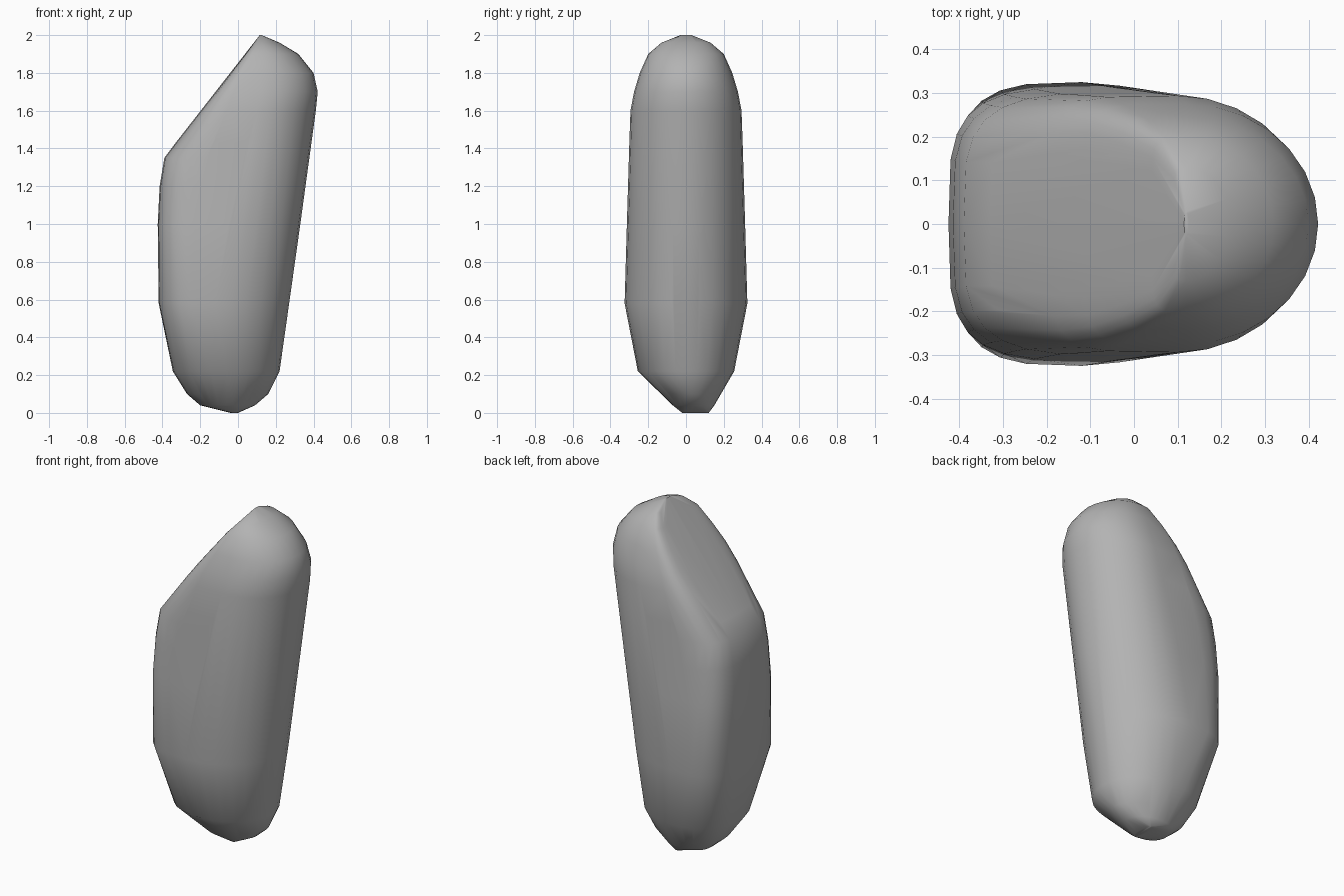
import bpy
import bmesh
from math import cos, sin, pi, radians

cube = bpy.data.objects.get("Cube")
if cube:
    bpy.data.objects.remove(cube, do_unlink=True)

grey = bpy.data.materials.new("stone_grey")
grey.use_nodes = True
colour = (0.45, 0.45, 0.45, 1)
grey.diffuse_color = colour
grey.node_tree.nodes["Principled BSDF"].inputs["Base Color"].default_value = colour


def ring(z, left, mid, right, half, shift=0.0, square=4.0, steps=28):
    """Outline at one height: squarish towards -x, round towards +x."""
    points = []
    for i in range(steps):
        a = 2 * pi * i / steps
        c, s = cos(a), sin(a)
        power = 2 / square if c < 0 else 1.0
        reach = right - mid if c > 0 else mid - left
        x = mid + reach * (1 if c > 0 else -1) * abs(c) ** power
        y = shift + half * (1 if s > 0 else -1) * abs(s) ** power
        points.append((x, y, z))
    return points


# Height, left, middle, right, half width, sideways shift, squareness
sections = [
    (0.00, -0.04, -0.02, 0.00, 0.07, 0.05, 2),
    (0.04, -0.20, -0.06, 0.09, 0.11, 0.04, 2.5),
    (0.10, -0.27, -0.06, 0.16, 0.15, 0.03, 2.5),
    (0.22, -0.345, -0.06, 0.22, 0.255, 0.0, 2.5),
    (0.58, -0.42, -0.12, 0.27, 0.325, 0.0, 3.5),
    (1.00, -0.425, -0.05, 0.33, 0.313, 0.0, 4),
    (1.20, -0.415, 0.00, 0.355, 0.307, 0.0, 4),
    (1.35, -0.39, 0.03, 0.376, 0.302, 0.0, 4),
    (1.43, -0.33, 0.05, 0.387, 0.30, 0.0, 4),
    (1.60, -0.195, 0.10, 0.412, 0.294, 0.0, 5),
    (1.70, -0.115, 0.12, 0.422, 0.275, 0.0, 6),
    (1.80, -0.037, 0.12, 0.40, 0.245, 0.0, 6),
    (1.90, 0.04, 0.12, 0.32, 0.20, 0.0, 6),
    (1.96, 0.088, 0.12, 0.22, 0.13, 0.0, 4),
    (2.00, 0.115, 0.12, 0.125, 0.03, 0.0, 2),
]

# Pebble-like body wrapped tightly around the stacked outlines
bm = bmesh.new()
for section in sections:
    for point in ring(*section):
        bm.verts.new(point)
bmesh.ops.remove_doubles(bm, verts=bm.verts, dist=0.004)
hull = bmesh.ops.convex_hull(bm, input=bm.verts)
inside = [v for v in bm.verts if not v.link_faces]
bmesh.ops.delete(bm, geom=inside, context="VERTS")
bmesh.ops.recalc_face_normals(bm, faces=bm.faces)

mesh = bpy.data.meshes.new("pebble_body")
bm.to_mesh(mesh)
bm.free()
mesh.materials.append(grey)
body = bpy.data.objects.new("pebble_body", mesh)
bpy.context.scene.collection.objects.link(body)

# Smooth surface with the sharper ridges kept
bpy.ops.object.select_all(action="DESELECT")
body.select_set(True)
bpy.context.view_layer.objects.active = body
bpy.ops.object.shade_smooth_by_angle(angle=radians(45))
